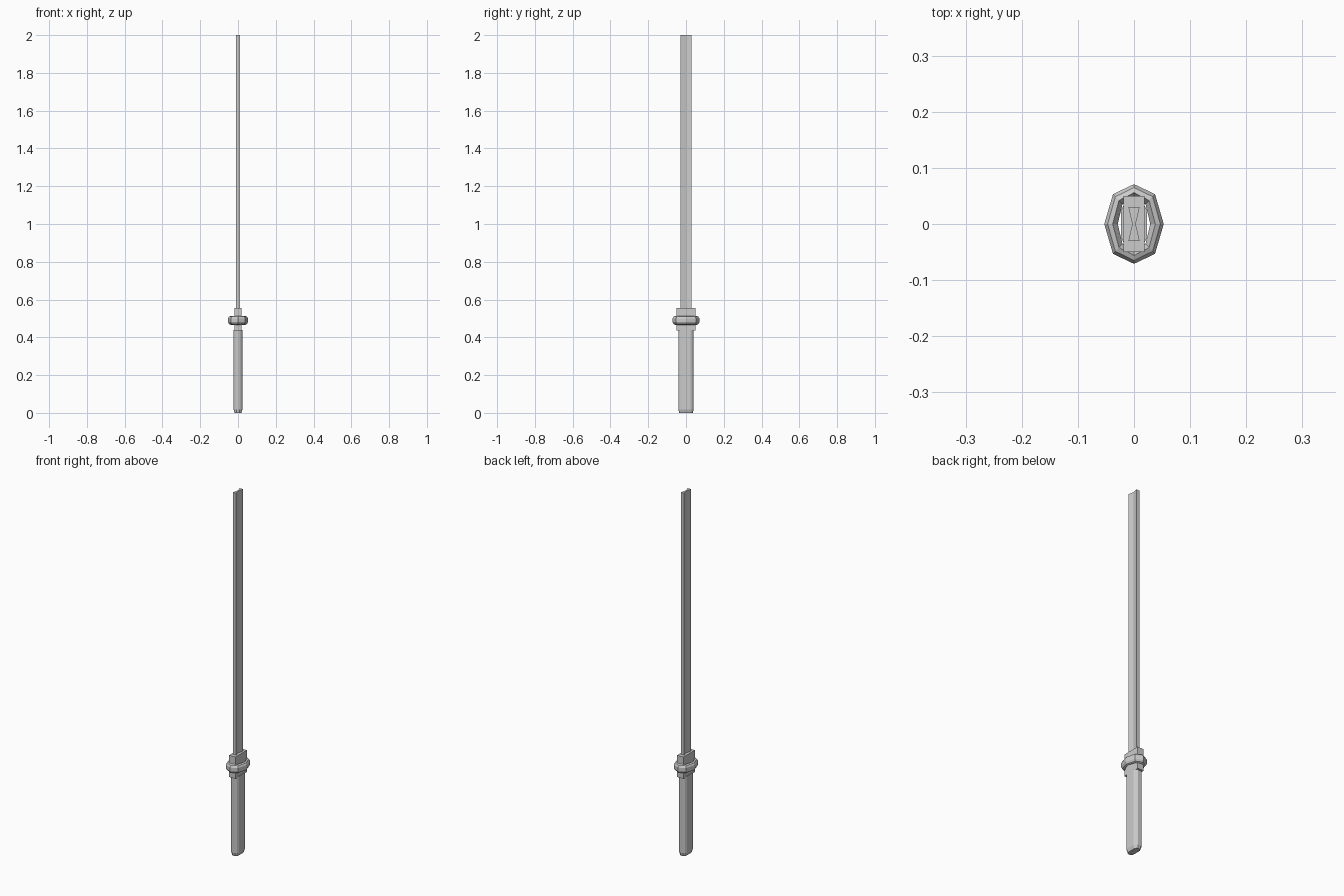
import bpy, bmesh, math

if "Cube" in bpy.data.objects:
    bpy.data.objects.remove(bpy.data.objects["Cube"])


def make_object(name, bm):
    bmesh.ops.recalc_face_normals(bm, faces=bm.faces)
    mesh = bpy.data.meshes.new(name)
    bm.to_mesh(mesh)
    bm.free()
    obj = bpy.data.objects.new(name, mesh)
    bpy.context.collection.objects.link(obj)
    return obj


def mirrored(quarter):
    """Full outline from a quarter running from the +x side to the +y side."""
    half = quarter + [(-x, y) for x, y in reversed(quarter) if x > 0]
    return half + [(-x, -y) for x, y in half if y > 0 or x == 0]


def loft(name, outline, levels):
    """Stack scaled copies of an outline; levels are (z, x scale, y scale)."""
    bm = bmesh.new()
    rings = [[bm.verts.new((x * sx, y * sy, z)) for x, y in outline]
             for z, sx, sy in levels]
    n = len(outline)
    for low, high in zip(rings, rings[1:]):
        for i in range(n):
            j = (i + 1) % n
            bm.faces.new((low[i], low[j], high[j], high[i]))
    caps = [bm.faces.new(rings[0]), bm.faces.new(rings[-1])]
    bmesh.ops.triangulate(bm, faces=caps)
    return make_object(name, bm)


# Blade with a hollow along the middle of each broad face
blade_outline = [(0.003, 0), (0.010, 0.03), (-0.010, 0.03),
                 (-0.003, 0), (-0.010, -0.03), (0.010, -0.03)]
loft("blade", blade_outline, [(0.50, 1, 1), (2.0, 1, 1)])

# Rectangular collar passing through the guard
collar_outline = [(0.019, -0.05), (0.019, 0.05), (-0.019, 0.05), (-0.019, -0.05)]
loft("collar", collar_outline, [(0.435, 1, 1), (0.555, 1, 1)])

# Faceted grip with a chamfered butt
grip_outline = [(0.023, -0.024), (0.023, 0.024), (0.018, 0.034), (0.009, 0.040),
                (-0.009, 0.040), (-0.018, 0.034), (-0.023, 0.024),
                (-0.023, -0.024), (-0.018, -0.034), (-0.009, -0.040),
                (0.009, -0.040), (0.018, -0.034)]
loft("grip", grip_outline, [(0, 0.75, 0.92), (0.018, 1, 1), (0.44, 1, 1)])

# Eight-sided oval ring guard: section is (inset from the rim, height)
section = [(0, 0.010), (0.006, 0.020), (0.015, 0.024), (0.024, 0.012),
           (0.024, -0.012), (0.015, -0.024), (0.006, -0.020), (0, -0.010)]
bm = bmesh.new()
rings = []
for i in range(8):
    a = i * math.tau / 8
    rings.append([bm.verts.new(((0.053 - d) * math.cos(a),
                                (0.071 - d) * math.sin(a) * (1.06 if i % 2 else 1),
                                0.49 + h)) for d, h in section])
for i in range(8):
    a, b = rings[i], rings[(i + 1) % 8]
    for k in range(len(section)):
        m = (k + 1) % len(section)
        bm.faces.new((a[k], b[k], b[m], a[m]))
make_object("guard", bm)
